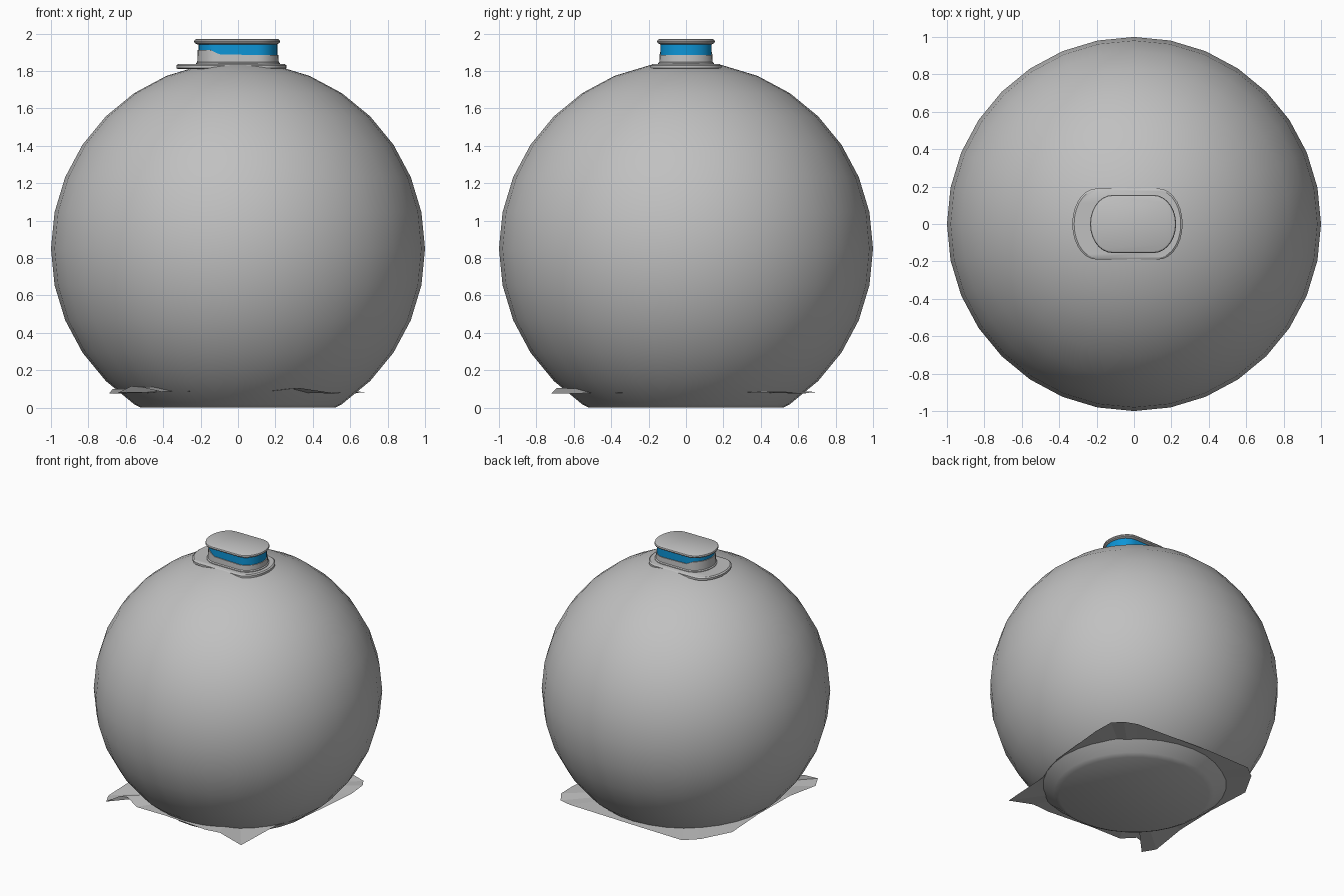
import bpy, bmesh, math

cube = bpy.data.objects.get("Cube")
if cube:
    bpy.data.objects.remove(cube, do_unlink=True)


def material(name, rgb):
    m = bpy.data.materials.new(name)
    m.use_nodes = True
    m.diffuse_color = (*rgb, 1)
    bsdf = next(n for n in m.node_tree.nodes if n.type == 'BSDF_PRINCIPLED')
    bsdf.inputs["Base Color"].default_value = (*rgb, 1)
    return m


GREY = material("light grey", (0.53, 0.53, 0.53))
BLUE = material("blue", (0.004, 0.30, 0.68))


def finish(name, bm, mats, angle=None):
    mesh = bpy.data.meshes.new(name)
    bm.to_mesh(mesh)
    bm.free()
    for m in mats:
        mesh.materials.append(m)
    ob = bpy.data.objects.new(name, mesh)
    bpy.context.collection.objects.link(ob)
    if angle:
        bpy.ops.object.select_all(action='DESELECT')
        ob.select_set(True)
        bpy.context.view_layer.objects.active = ob
        bpy.ops.object.shade_smooth_by_angle(angle=math.radians(angle))
    return ob


def oval(x0, x1, rx, ry, n=14):
    """Long oval: half ellipses centred on x0 and x1, joined by straights."""
    pts = []
    for cx, start in ((x1, -math.pi / 2), (x0, math.pi / 2)):
        for i in range(n + 1):
            a = start + math.pi * i / n
            pts.append((cx + rx * math.cos(a), ry * math.sin(a)))
    return pts


def loft(name, x0, x1, rx, ry, levels, mats, angle=35):
    """Stack ovals; each level is (outset, height or height rule, material)."""
    bm = bmesh.new()
    rings = []
    for out, z, _ in levels:
        height = z if callable(z) else (lambda x, z=z: z)
        rings.append([bm.verts.new((x, y, height(x)))
                      for x, y in oval(x0, x1, rx + out, ry + out)])
    for low, high, level in zip(rings, rings[1:], levels[1:]):
        for i in range(len(low)):
            j = (i + 1) % len(low)
            bm.faces.new((low[i], low[j], high[j], high[i])).material_index = level[2]
    bm.faces.new(rings[0][::-1])
    bm.faces.new(rings[-1])
    return finish(name, bm, mats, angle)


# Round body, cut flat at the base
bm = bmesh.new()
bmesh.ops.create_uvsphere(bm, u_segments=32, v_segments=16, radius=1)
bmesh.ops.translate(bm, verts=bm.verts, vec=(0, 0, 0.85))
cut = bmesh.ops.bisect_plane(bm, geom=bm.verts[:] + bm.edges[:] + bm.faces[:],
                             plane_co=(0, 0, 0), plane_no=(0, 0, -1), clear_outer=True)
rim = [e for e in cut["geom_cut"] if isinstance(e, bmesh.types.BMEdge)]
bmesh.ops.contextual_create(bm, geom=rim)
bmesh.ops.recalc_face_normals(bm, faces=bm.faces)
finish("body", bm, [GREY], 30)

# Flange under the neck, longer toward one end
loft("neck_flange", -0.2, 0.13, 0.13, 0.19,
     [(-0.01, 1.81, 0), (0, 1.815, 0), (0, 1.83, 0), (-0.01, 1.837, 0)], [GREY])


# Neck with a blue band whose lower edge steps up at one end
def band_edge(x):
    t = min(1, max(0, (-0.09 - x) / 0.06))
    return 1.885 + 0.028 * t


loft("neck", -0.10, 0.10, 0.11, 0.135,
     [(0.015, 1.80, 0), (0.015, 1.842, 0), (0.008, 1.848, 0),
      (0.006, band_edge, 0), (0, band_edge, 0), (0, 1.947, 1)], [GREY, BLUE])

# Lid with a rounded rim
loft("lid", -0.115, 0.105, 0.12, 0.155,
     [(-0.015, 1.943, 0), (-0.003, 1.95, 0), (0, 1.957, 0),
      (-0.003, 1.966, 0), (-0.012, 1.971, 0)], [GREY])

# Thin crumpled ground sheet around the base
outline = [(0.53, -0.72, .075), (0.55, -0.32, .08), (0.60, -0.2, .08), (0.635, -0.07, .08),
           (0.68, 0.4, .08), (0.67, 0.55, .085), (0.62, 0.63, .075), (0.52, 0.66, .08),
           (-0.1, 0.69, .085), (-0.45, 0.69, .08), (-0.55, 0.61, .085),
           (-0.67, 0.4, .09), (-0.65, 0.05, .09), (-0.67, -0.3, .1), (-0.69, -0.58, .075),
           (-0.64, -0.68, .08), (-0.57, -0.61, .115), (-0.52, -0.59, .11),
           (-0.41, -0.64, .085), (-0.16, -0.65, .09), (0.2, -0.68, .09), (0.33, -0.69, .105)]
bm = bmesh.new()
hub = bm.verts.new((0, 0, 0.09))
edge = [bm.verts.new(p) for p in outline]
for a, b in zip(edge, edge[1:] + edge[:1]):
    bm.faces.new((hub, a, b))
finish("ground_sheet", bm, [GREY])
